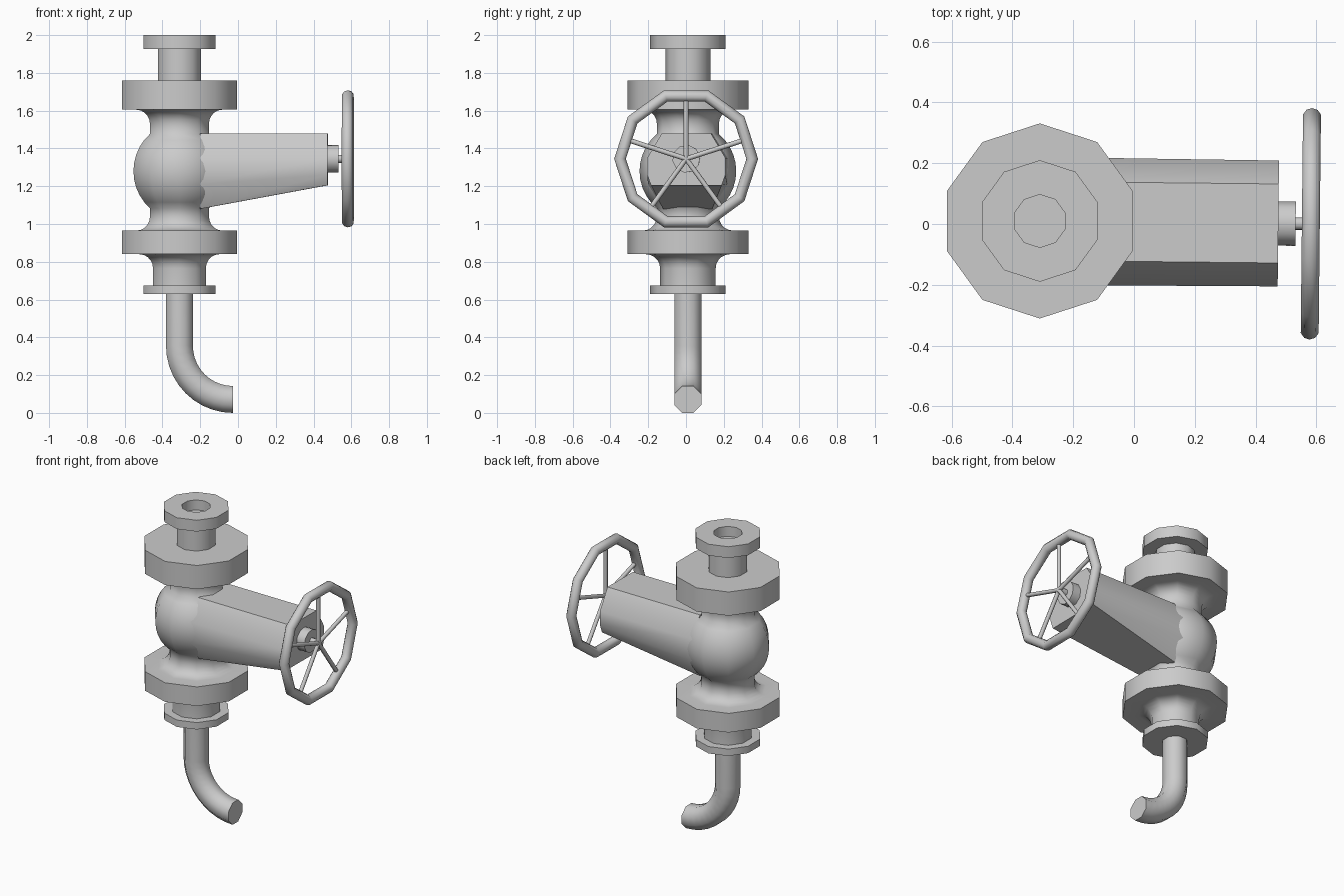
import bpy, bmesh, math
from mathutils import Vector, Matrix

if "Cube" in bpy.data.objects:
    bpy.data.objects.remove(bpy.data.objects["Cube"])

CX, CY = -0.31, 0.01          # vertical axis of the valve
SPHERE_Z, WHEEL_Z = 1.28, 1.345
# the side arm is turned very slightly about the vertical axis
ARM = Matrix.Translation((CX, CY, 0)) @ Matrix.Rotation(math.radians(-0.6), 4, 'Z')


def finish(bm, name, angle=50, matrix=None):
    bmesh.ops.remove_doubles(bm, verts=bm.verts, dist=1e-5)
    bmesh.ops.recalc_face_normals(bm, faces=bm.faces)
    me = bpy.data.meshes.new(name)
    bm.to_mesh(me)
    bm.free()
    ob = bpy.data.objects.new(name, me)
    bpy.context.collection.objects.link(ob)
    if matrix:
        ob.matrix_world = matrix
    bpy.ops.object.select_all(action='DESELECT')
    ob.select_set(True)
    bpy.context.view_layer.objects.active = ob
    bpy.ops.object.shade_smooth_by_angle(angle=math.radians(angle))
    return ob


def loft(rings, name, angle=50, matrix=None, closed=False):
    """Skin equal-length rings of points; cap the ends unless closed."""
    bm = bmesh.new()
    vs = [[bm.verts.new(p) for p in ring] for ring in rings]
    pairs = list(zip(vs, vs[1:])) + ([(vs[-1], vs[0])] if closed else [])
    for a, b in pairs:
        for i in range(len(a)):
            j = (i + 1) % len(a)
            bm.faces.new((a[i], a[j], b[j], b[i]))
    if not closed:
        bm.faces.new(vs[0])
        bm.faces.new(vs[-1])
    return finish(bm, name, angle, matrix)


def circle(center, u, v, r, n, start=0.0):
    c, u, v = Vector(center), Vector(u), Vector(v)
    return [c + r * (math.cos(t) * u + math.sin(t) * v)
            for t in (start + 2 * math.pi * i / n for i in range(n))]


def rod(p, q, r, n, name):
    p, q = Vector(p), Vector(q)
    d = (q - p).normalized()
    u = d.orthogonal().normalized()
    loft([circle(c, u, d.cross(u), r, n) for c in (p, q)], name, 50, ARM)


def fillet(r, z, rad, z_sign, reverse=False, n=5):
    """Concave quarter round from radius r at level z in to r - rad."""
    pts = [(r - rad * math.sin(t), z + z_sign * rad * (1 - math.cos(t)))
           for t in (math.pi / 2 * i / n for i in range(n + 1))]
    return pts[::-1] if reverse else pts


# Turned body: socket, flanges, necks and globe in one ten-sided profile
globe = [(0.256 * math.cos(t), SPHERE_Z + 0.256 * math.sin(t))
         for t in (math.radians(50 - 10 * i) for i in range(11))]
profile = ([(0.087, 1.935), (0.087, 2.0), (0.2, 2.0), (0.2, 1.926), (0.119, 1.926),
            (0.119, 1.76), (0.321, 1.76), (0.321, 1.605)]
           + fillet(0.239, 1.605, 0.075, -1) + globe
           + fillet(0.239, 0.965, 0.075, 1, reverse=True)
           + [(0.321, 0.965), (0.321, 0.84)]
           + fillet(0.222, 0.84, 0.075, -1)
           + [(0.147, 0.675), (0.2, 0.675), (0.2, 0.63)])
loft([circle((CX, CY, z), (1, 0, 0), (0, 1, 0), r, 10, math.pi / 2)
      for r, z in profile], "valve_body", 50)

# Outlet pipe: straight drop, then a quarter bend
R, TUBE, END_Z = 0.284, 0.077, 0.071
path = [((CX, CY, 0.64), 0)]
for i in range(11):
    a = math.pi / 2 * i / 10
    path.append(((CX + R * (1 - math.cos(a)), CY, END_Z + R * (1 - math.sin(a))), a))
loft([circle(p, (math.cos(a), 0, math.sin(a)), (0, 1, 0), TUBE, 8, math.pi / 8)
      for p, a in path], "outlet_pipe", 50)

# Bonnet: tapered arm with flat top, rounded sides and sloping underside
root = [(0.13, 1.48), (0.21, 1.35), (0.21, 1.21), (0.13, 1.08)]
tip = [(0.13, 1.48), (0.207, 1.35), (0.207, 1.26), (0.187, 1.205)]


def section(x, half):
    return [(x, y, z) for y, z in half] + [(x, -y, z) for y, z in reversed(half)]


loft([section(0.11, root), section(0.785, tip)], "bonnet", 40, ARM)

# Gland and stem
rod((0.77, 0, WHEEL_Z), (0.842, 0, WHEEL_Z), 0.074, 10, "gland")
rod((0.83, 0, WHEEL_Z), (0.9, 0, WHEEL_Z), 0.021, 10, "stem")

# Handwheel rim: ten-sided ring
WX, WR = 0.892, 0.35
rings = []
for i in range(10):
    a = 2 * math.pi * i / 10
    out = Vector((0, math.cos(a), math.sin(a)))
    rings.append(circle(Vector((WX, 0, WHEEL_Z)) + WR * out, out, (1, 0, 0), 0.031, 10))
loft(rings, "handwheel_rim", 50, ARM, closed=True)

# Five spokes
for i in range(5):
    a = math.pi / 2 + 2 * math.pi * i / 5
    rod((WX, 0, WHEEL_Z),
        (WX, 0.34 * math.cos(a), WHEEL_Z + 0.34 * math.sin(a)), 0.013, 8, f"spoke_{i + 1}")
